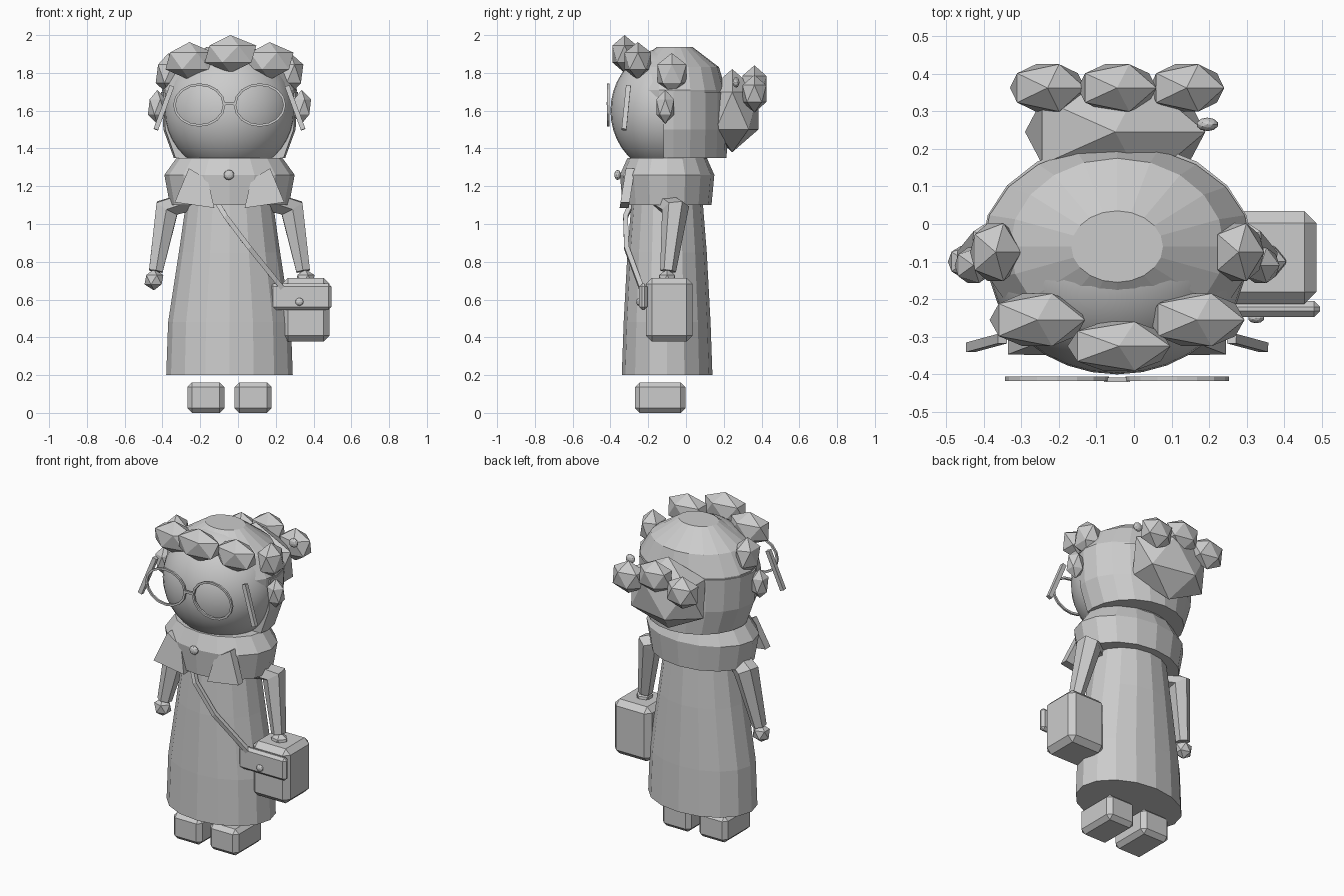
import bpy, bmesh, math
from mathutils import Vector, Matrix

if "Cube" in bpy.data.objects:
    bpy.data.objects.remove(bpy.data.objects["Cube"])

CX = -0.045  # symmetry line of the figure
grey = bpy.data.materials.new("plain_grey")
grey.diffuse_color = (0.6, 0.6, 0.6, 1)
grey.use_nodes = True
grey.node_tree.nodes["Principled BSDF"].inputs["Base Color"].default_value = grey.diffuse_color


def finish(name, bm):
    bmesh.ops.recalc_face_normals(bm, faces=bm.faces)
    me = bpy.data.meshes.new(name)
    bm.to_mesh(me)
    bm.free()
    me.materials.append(grey)
    ob = bpy.data.objects.new(name, me)
    bpy.context.collection.objects.link(ob)
    return ob


def loft(bm, rings, closed=False):
    """Skin a list of equal point rings; cap the ends unless closed."""
    vs = [[bm.verts.new(p) for p in r] for r in rings]
    n = len(vs[0])
    for a, b in zip(vs, vs[1:] + vs[:1] if closed else vs[1:]):
        for i in range(n):
            j = (i + 1) % n
            bm.faces.new((a[i], a[j], b[j], b[i]))
    if not closed:
        bm.faces.new(vs[0])
        bm.faces.new(vs[-1])


def oval_stack(name, profile, cy, sides, cut_y=None):
    """Stack of ovals given as (z, x radius, y radius)."""
    bm = bmesh.new()
    ang = [2 * math.pi * i / sides for i in range(sides)]
    loft(bm, [[(CX + rx * math.cos(a), cy + ry * math.sin(a), z) for a in ang]
              for z, rx, ry in profile])
    if cut_y is not None:
        cut = bmesh.ops.bisect_plane(bm, geom=bm.verts[:] + bm.edges[:] + bm.faces[:],
                                     plane_co=(0, cut_y, 0), plane_no=(0, -1, 0), clear_outer=True)
        bmesh.ops.edgeloop_fill(bm, edges=[e for e in cut["geom_cut"] if isinstance(e, bmesh.types.BMEdge)])
    return finish(name, bm)


def tube(name, pts, radii, sides):
    """Tapered tube along a path with mitred bends."""
    pts = [Vector(p) for p in pts]
    bm = bmesh.new()
    rings = []
    for i, p in enumerate(pts):
        d = (pts[min(i + 1, len(pts) - 1)] - pts[max(i - 1, 0)]).normalized()
        u = d.cross(Vector((0, 1, 0))).normalized()
        v = d.cross(u)
        rings.append([p + radii[i] * (u * math.cos(a) + v * math.sin(a))
                      for a in (2 * math.pi * (k + 0.5) / sides for k in range(sides))])
    loft(bm, rings)
    return finish(name, bm)


def box(name, lo, hi, bevel=0.0):
    lo, hi = Vector(lo), Vector(hi)
    bm = bmesh.new()
    bmesh.ops.create_cube(bm, size=1, matrix=Matrix.Translation((lo + hi) / 2) @ Matrix.Diagonal((*(hi - lo), 1)))
    if bevel:
        bmesh.ops.bevel(bm, geom=bm.edges[:], offset=bevel, segments=1, affect='EDGES')
    return finish(name, bm)


def gem(name, c, r, sub=1):
    """Faceted ball scaled so each radius is met."""
    bm = bmesh.new()
    bmesh.ops.create_icosphere(bm, subdivisions=sub, radius=1)
    ext = [max(v.co[k] for v in bm.verts) for k in range(3)]
    for v in bm.verts:
        v.co = Vector(c) + Vector([v.co[k] * r[k] / ext[k] for k in range(3)])
    return finish(name, bm)


def mx(p, s):
    """Point on the left (s = -1) or right (s = 1), given as offset from the middle."""
    return (CX + s * p[0], p[1], p[2])


# dress and collar
oval_stack("dress", [(0.2, 0.335, 0.24), (0.48, 0.325, 0.23), (0.85, 0.268, 0.21),
                     (1.1, 0.232, 0.19), (1.3, 0.2, 0.17)], -0.10, 16)
oval_stack("collar", [(1.1, 0.315, 0.235), (1.26, 0.345, 0.25), (1.35, 0.28, 0.21)], -0.10, 16)

# head
bm = bmesh.new()
bmesh.ops.create_uvsphere(bm, u_segments=32, v_segments=20, radius=1,
                          matrix=Matrix.Translation((CX, -0.09, 1.6)) @ Matrix.Diagonal((0.345, 0.31, 0.335, 1)))
head = finish("head", bm)
for p in head.data.polygons:
    p.use_smooth = True

# hair: crown and back half
oval_stack("hair_crown", [(1.6, 0.345, 0.265), (1.71, 0.357, 0.27), (1.83, 0.285, 0.235),
                          (1.937, 0.122, 0.095)], -0.06, 20)
oval_stack("hair_back", [(1.35, 0.295, 0.28), (1.5, 0.35, 0.285), (1.7, 0.362, 0.285)], -0.065, 20, -0.12)

# curls and bun
gem("fringe_curl_middle", (-0.04, -0.325, 1.9), (0.137, 0.065, 0.1))
for s, side in ((-1, "left"), (1, "right")):
    gem("fringe_curl_" + side, mx((0.212, -0.255, 1.863), s), (0.127, 0.07, 0.1))
    gem("temple_curl_" + side, mx((0.323, -0.075, 1.795), s), (0.068, 0.077, 0.11))
    gem("ear_curl_" + side, mx((0.382, -0.11, 1.62), s), (0.05, 0.047, 0.09))
    gem("bun_curl_" + side, mx((0.185, 0.362, 1.69), s), (0.1, 0.063, 0.1))
gem("bun_curl_middle", (CX, 0.362, 1.74), (0.105, 0.063, 0.1))
gem("bun", (-0.05, 0.245, 1.6), (0.24, 0.14, 0.22))
gem("hair_bead", (0.195, 0.265, 1.75), (0.028, 0.018, 0.028), 2)

# glasses
for s, side in ((-1, "left"), (1, "right")):
    bm = bmesh.new()
    rings = []
    for i in range(16):
        a = 2 * math.pi * i / 16
        ring = []
        for dr, dy in ((0, -0.006), (0, 0.006), (-0.013, 0.006), (-0.013, -0.006)):
            ring.append((CX + s * 0.16 + (0.138 + dr) * math.cos(a), -0.412 + dy,
                         1.63 + (0.115 + dr) * math.sin(a)))
        rings.append(ring)
    loft(bm, rings, closed=True)
    finish("glasses_rim_" + side, bm)
    tube("glasses_arm_" + side, [mx((0.305, -0.305, 1.73), s), mx((0.39, -0.328, 1.5), s)],
         [0.018, 0.018], 4)
box("glasses_bridge", (-0.08, -0.42, 1.63), (-0.01, -0.408, 1.645))

# lapels, arms, hands and shoes
for s, side in ((-1, "left"), (1, "right")):
    quad = [(0.215, 1.295), (0.29, 1.115), (0.08, 1.085), (0.115, 1.235)]
    bm = bmesh.new()
    loft(bm, [[mx((x, -0.31 - 0.16 * (1.295 - z) + dy, z), s) for x, z in quad]
              for dy in (-0.008, 0.04)])
    finish("lapel_" + side, bm)
    tube("arm_" + side, [mx((0.17, -0.15, 1.13), s), mx((0.33, -0.055, 1.085), s),
                         mx((0.39, -0.095, 0.75), s)], [0.06, 0.072, 0.042], 6)
    gem("hand_" + side, mx((0.4, -0.1, 0.705), s), (0.05, 0.042, 0.056))
    box("shoe_" + side, (CX + s * 0.125 - 0.098, -0.27, 0), (CX + s * 0.125 + 0.098, -0.003, 0.162), 0.025)
gem("collar_button", (-0.048, -0.362, 1.26), (0.027, 0.018, 0.027), 2)

# shoulder bag
box("bag", (0.232, -0.213, 0.378), (0.485, 0.035, 0.715), 0.032)
box("bag_flap", (0.17, -0.248, 0.545), (0.495, -0.205, 0.685), 0.016)
gem("bag_button", (0.325, -0.25, 0.588), (0.021, 0.014, 0.021), 2)
tube("bag_strap", [(-0.12, -0.28, 1.13), (-0.065, -0.32, 1.04), (0.06, -0.315, 0.875), (0.235, -0.235, 0.66)],
     [0.018] * 4, 4)
